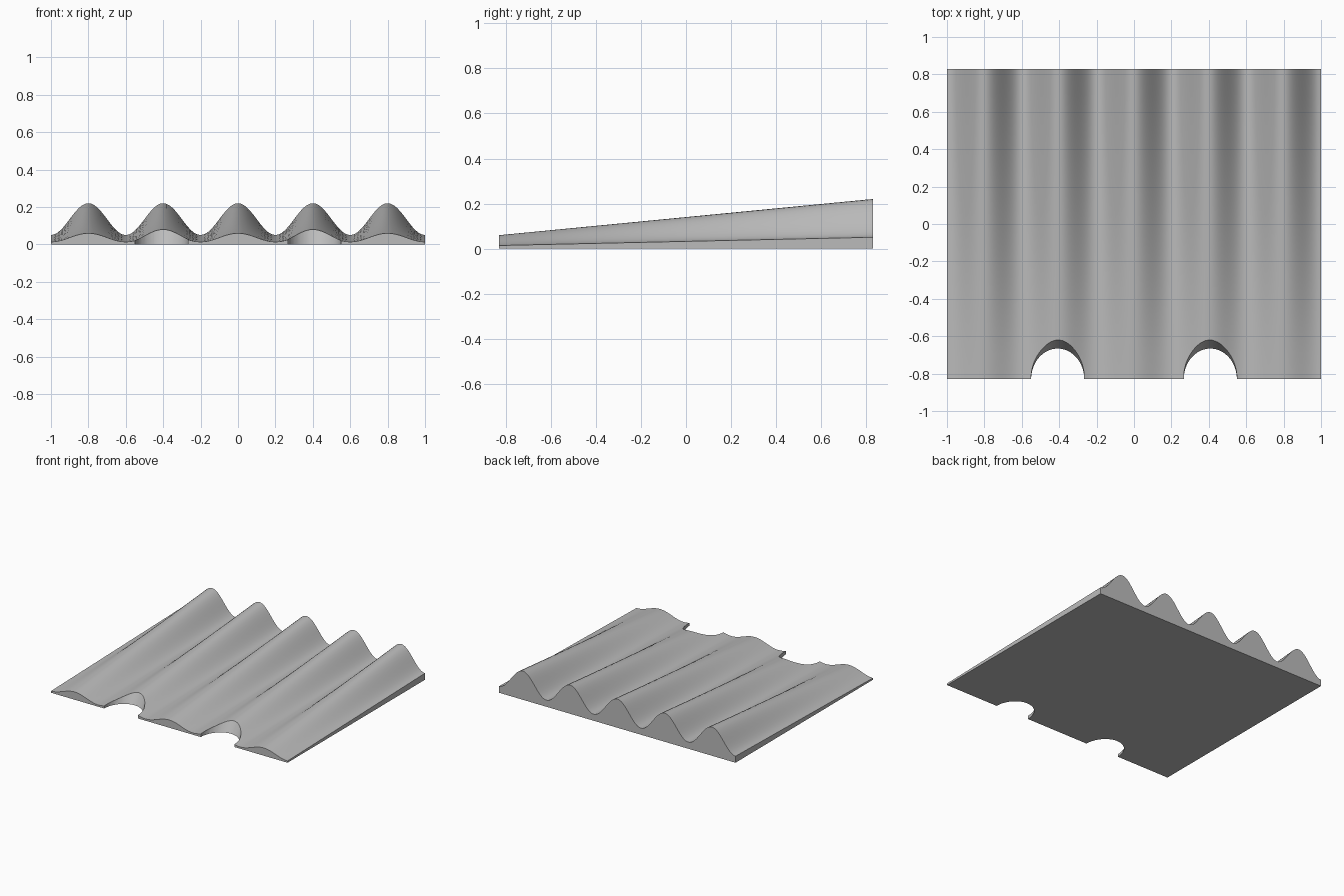
import bpy, bmesh, math

cube = bpy.data.objects.get("Cube")
if cube:
    bpy.data.objects.remove(cube, do_unlink=True)

HALF_X, HALF_Y = 1.0, 0.83
COLS, ROWS = 120, 12
WAVE = 0.4                      # distance between ridges
FRONT_SCALE = 0.27              # ridge height at the front against the back


def height(x, t):
    wave = 0.135 + 0.085 * math.cos(math.tau * x / WAVE)
    return wave * (FRONT_SCALE + (1 - FRONT_SCALE) * t)


grey = bpy.data.materials.new("grey")
grey.use_nodes = True
colour = (0.5, 0.5, 0.5, 1)
grey.diffuse_color = colour
grey.node_tree.nodes["Principled BSDF"].inputs["Base Color"].default_value = colour

# Wedge-shaped panel: flat base, ridges growing towards the back
bm = bmesh.new()
bmesh.ops.create_grid(bm, x_segments=COLS, y_segments=ROWS, size=1)
for v in bm.verts:
    v.co.x *= HALF_X
    v.co.y *= HALF_Y
base = bm.faces[:]
top = bmesh.ops.extrude_face_region(bm, geom=base, use_keep_orig=True)
for v in top["geom"]:
    if isinstance(v, bmesh.types.BMVert):
        v.co.z = height(v.co.x, (v.co.y / HALF_Y + 1) / 2)
bmesh.ops.recalc_face_normals(bm, faces=bm.faces)
mesh = bpy.data.meshes.new("ridged_panel")
bm.to_mesh(mesh)
bm.free()
panel = bpy.data.objects.new("ridged_panel", mesh)
bpy.context.collection.objects.link(panel)
mesh.materials.append(grey)
bpy.context.view_layer.objects.active = panel

# Two leaning round notches in the front edge
for side, name in ((-1, "right"), (1, "left")):
    bpy.ops.mesh.primitive_cylinder_add(
        vertices=64, radius=0.142, depth=1.0,
        location=(side * 0.408, -HALF_Y, 0),
        rotation=(math.radians(-30), 0, 0))
    cutter = bpy.context.object
    cutter.name = name + "_notch_cutter"
    cutter.data.materials.append(grey)
    bpy.context.view_layer.objects.active = panel
    cut = panel.modifiers.new(name + "_notch", 'BOOLEAN')
    cut.operation, cut.solver, cut.object = 'DIFFERENCE', 'EXACT', cutter
    bpy.ops.object.modifier_apply(modifier=cut.name)
    bpy.data.objects.remove(cutter, do_unlink=True)

# Smooth ridges, sharp rims
bpy.ops.object.select_all(action='DESELECT')
panel.select_set(True)
bpy.ops.object.shade_smooth_by_angle(angle=math.radians(30))
